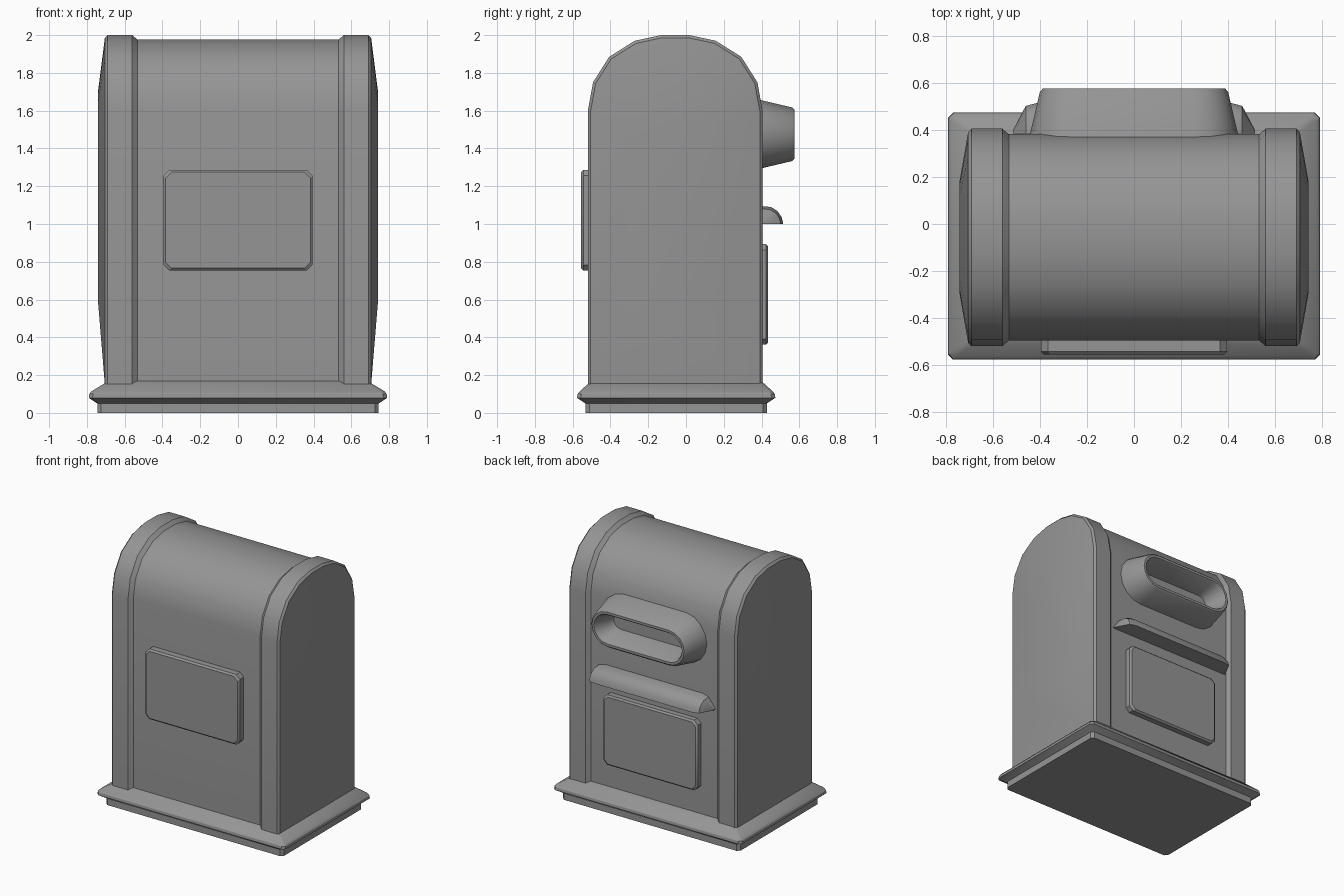
import bpy, bmesh, math

if "Cube" in bpy.data.objects:
    bpy.data.objects.remove(bpy.data.objects["Cube"])

# One painted-metal colour
GREY = (0.3, 0.3, 0.3, 1.0)
grey = bpy.data.materials.new("mid_grey")
grey.use_nodes = True
grey.diffuse_color = GREY
grey.node_tree.nodes["Principled BSDF"].inputs["Base Color"].default_value = GREY

MID = -0.057   # centre of the cabinet in depth
FOOT = 0.15    # bottom of the cabinet
SPRING = 1.6   # height where the rounded top starts


def loft(name, rings):
    """Skin a list of equal-length rings and close both ends."""
    bm = bmesh.new()
    loops = [[bm.verts.new(p) for p in ring] for ring in rings]
    for a, b in zip(loops, loops[1:]):
        for i in range(len(a)):
            j = (i + 1) % len(a)
            bm.faces.new((a[i], a[j], b[j], b[i]))
    bm.faces.new(loops[0])
    bm.faces.new(loops[-1])
    bmesh.ops.recalc_face_normals(bm, faces=bm.faces)
    mesh = bpy.data.meshes.new(name)
    bm.to_mesh(mesh)
    bm.free()
    mesh.materials.append(grey)
    obj = bpy.data.objects.new(name, mesh)
    bpy.context.collection.objects.link(obj)
    bpy.ops.object.select_all(action="DESELECT")
    obj.select_set(True)
    bpy.context.view_layer.objects.active = obj
    bpy.ops.object.shade_smooth_by_angle(angle=math.radians(30))
    return obj


def arch(x, inset=0.0):
    """Round-topped cabinet section at x, drawn in by inset."""
    half = [(0.4625, FOOT), (0.4625, SPRING), (0.435, 1.75),
            (0.35, 1.885), (0.215, 1.97), (0.075, 2.0)]
    pts = [(w * (1 - inset / 0.4625), z - inset * max(0, z - SPRING) / 0.4)
           for w, z in half]
    return ([(x, MID - w, z) for w, z in pts]
            + [(x, MID + w, z) for w, z in reversed(pts)])


def cut_rect(hx, hy, cut):
    """Rectangle with chamfered corners."""
    return [(hx - cut, -hy), (hx, cut - hy), (hx, hy - cut), (hx - cut, hy),
            (cut - hx, hy), (-hx, hy - cut), (-hx, cut - hy), (cut - hx, -hy)]


def stadium(y, hx, hz, z, steps=8):
    """Slot outline with round ends, facing along y."""
    pts = []
    for side in (1, -1):
        for i in range(steps + 1):
            a = math.pi * (i / steps - 0.5)
            pts.append((side * (hx - hz + hz * math.cos(a)), y,
                        z + side * hz * math.sin(a)))
    return pts


# Stepped plinth
steps = [(0.745, 0.48, 0), (0.745, 0.48, 0.05), (0.79, 0.525, 0.08),
         (0.787, 0.522, 0.1), (0.775, 0.51, 0.115), (0.70, 0.46, 0.16),
         (0.67, 0.43, 0.178)]
loft("plinth", [[(x, y + MID + 0.005, z) for x, y in cut_rect(hx, hy, 0.02)]
                for hx, hy, z in steps])

# Cabinet between the end rims
loft("cabinet", [arch(-0.58, 0.024), arch(0.58, 0.024)])

# Raised end rims with gently bulging sides
for side, name in ((1, "left_end"), (-1, "right_end")):
    rings = [arch(side * x, d) for x, d in
             ((0.53, 0.026), (0.56, 0), (0.69, 0), (0.705, 0.015))]
    bulge = [(side * 0.742, MID + (y - MID) * 0.54, 0.6 + (z - FOOT) * 0.6)
             for x, y, z in rings[0]]
    loft(name, rings + [bulge])


# Raised panels on the front and back
def panel(name, wall, face, z):
    edge = 0.012 if face > wall else -0.012
    loft(name, [[(x, y, z + h) for x, h in cut_rect(0.395 - d, 0.266 - d, 0.03)]
                for y, d in ((wall, 0), (face - edge, 0), (face, 0.012))])


panel("front_panel", -0.47, -0.555, 1.02)
panel("back_panel", 0.37, 0.435, 0.627)

# Small rounded hood over the back panel, tapered at its ends
lip = [(0, 0), (0.13, 0), (0.122, 0.035), (0.1, 0.068), (0.065, 0.09), (0, 0.096)]
spans = [(0.515, 0.1, 0.08), (0.46, 0.9, 0.85), (0.41, 1, 1)]
ends = [(-x, d, h) for x, d, h in spans] + spans[::-1]
loft("back_hood", [[(x, 0.385 + y * d, 1.0 + z * h) for y, z in lip]
                   for x, d, h in ends])

# Flared posting slot: outer shell, lip, then the recess
slot = [(0.37, 0.445, 0.187), (0.562, 0.4, 0.142), (0.575, 0.388, 0.13),
        (0.575, 0.37, 0.112), (0.565, 0.362, 0.104), (0.41, 0.32, 0.065)]
loft("posting_slot", [stadium(y, hx, hz, 1.475) for y, hx, hz in slot])
